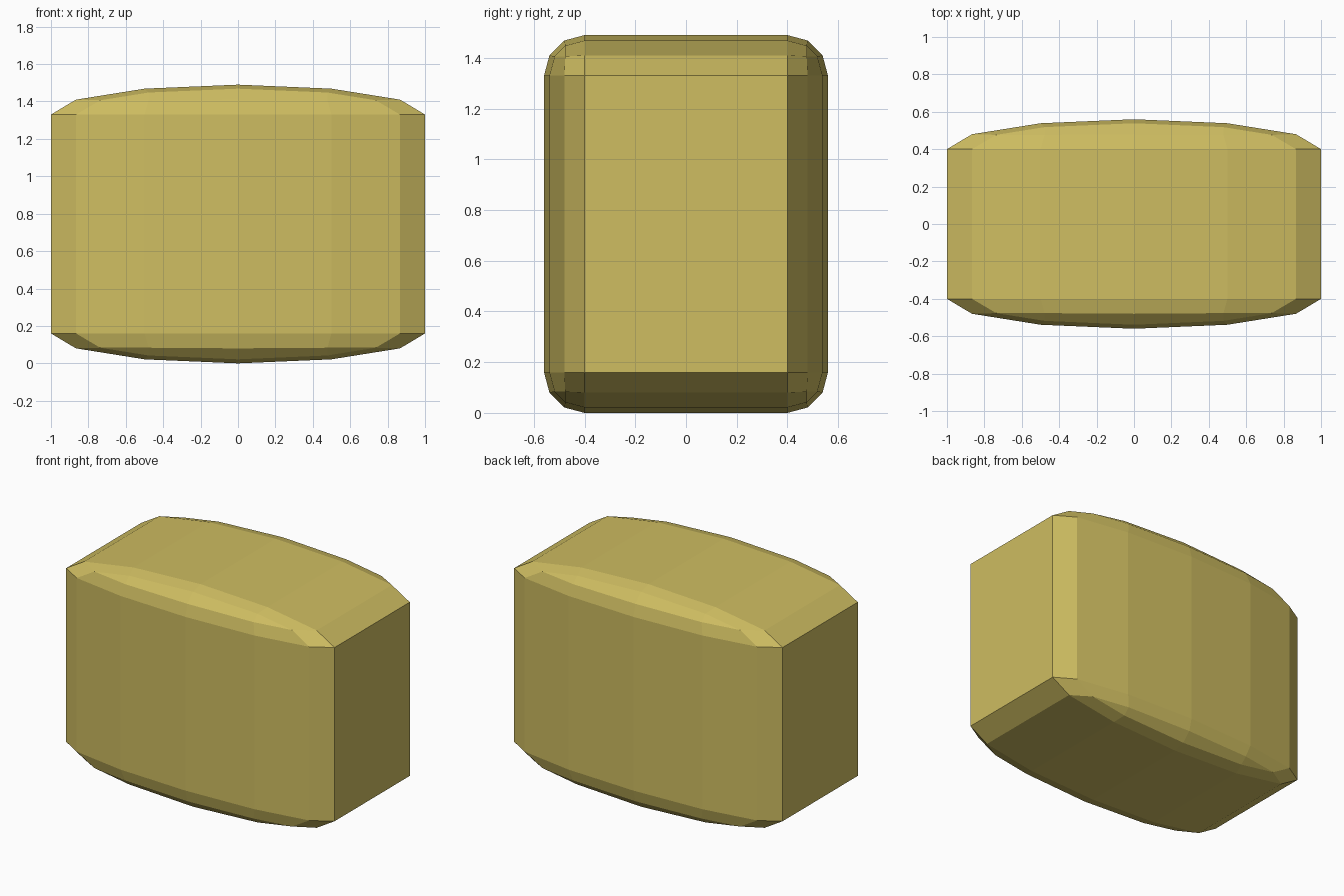
import bpy, bmesh
from mathutils import Matrix

if "Cube" in bpy.data.objects:
    bpy.data.objects.remove(bpy.data.objects["Cube"])

R = 0.16                          # rounding radius across y and z
HX, HY, HZ = 1.0, 0.56, 0.745     # half sizes

# Box bevelled in a space where the rounding is a unit sphere
bm = bmesh.new()
bmesh.ops.create_cube(bm, size=2, matrix=Matrix.Diagonal((HX, HY / R, HZ / R, 1)))
bmesh.ops.bevel(bm, geom=bm.edges[:], offset=0.99999, offset_type='OFFSET',
                segments=3, profile=0.5, affect='EDGES', clamp_overlap=False)

# Left and right rounding meet at x = 0, so weld there
bmesh.ops.remove_doubles(bm, verts=bm.verts[:], dist=0.001)

# Squash the rounding back to real size and stand it on the ground
bmesh.ops.transform(bm, verts=bm.verts[:],
                    matrix=Matrix.Translation((0, 0, HZ)) @ Matrix.Diagonal((1, R, R, 1)))
bmesh.ops.recalc_face_normals(bm, faces=bm.faces[:])

mesh = bpy.data.meshes.new("rounded_block")
bm.to_mesh(mesh)
bm.free()
block = bpy.data.objects.new("rounded_block", mesh)
bpy.context.collection.objects.link(block)

# Mustard yellow
mat = bpy.data.materials.new("mustard")
mat.diffuse_color = (0.62, 0.51, 0.12, 1)
mat.use_nodes = True
mat.node_tree.nodes["Principled BSDF"].inputs["Base Color"].default_value = mat.diffuse_color
mesh.materials.append(mat)
